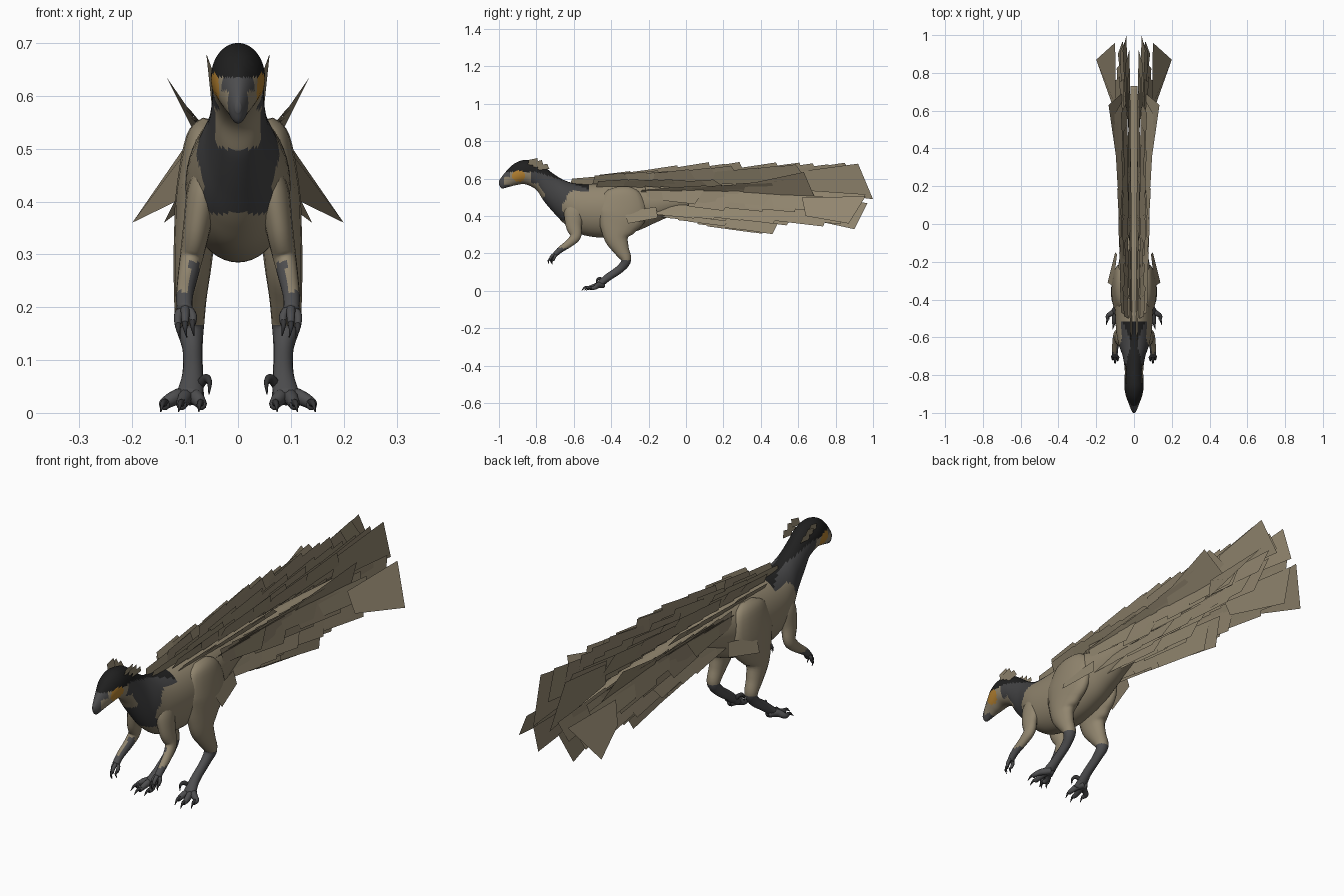
import bpy, bmesh, math, random
from mathutils import Vector

random.seed(4)
if "Cube" in bpy.data.objects:
    bpy.data.objects.remove(bpy.data.objects["Cube"])


def material(name, rgb):
    m = bpy.data.materials.new(name)
    m.use_nodes = True
    m.diffuse_color = (*rgb, 1)
    m.node_tree.nodes["Principled BSDF"].inputs["Base Color"].default_value = (*rgb, 1)
    return m


TAN = material("tan skin", (.285, .237, .158))
BLACK = material("black crown", (.014, .014, .014))
SLATE = material("slate neck", (.056, .056, .058))
GREY = material("grey scales", (.075, .075, .078))
ORANGE = material("orange cheek", (.46, .22, .03))
CLAW = material("dark claw", (.035, .035, .037))


def curve_through(points, steps):
    """Catmull-Rom interpolation of number tuples."""
    out, last = [], len(points) - 1
    for i in range(last):
        a, b = points[max(i - 1, 0)], points[i]
        c, d = points[i + 1], points[min(i + 2, last)]
        for s in range(steps):
            t = s / steps
            out.append(tuple(.5 * (2 * q + (r - p) * t + (2 * p - 5 * q + 4 * r - u) * t * t
                                   + (3 * q - p - 3 * r + u) * t ** 3)
                             for p, q, r, u in zip(a, b, c, d)))
    return out + [points[-1]]


def finish(name, bm, mats, rule=None, mirror=False, smooth=True):
    bm.normal_update()
    for f in bm.faces:
        f.smooth = smooth
        if rule:
            f.material_index = mats.index(rule(f.calc_center_median()))
    me = bpy.data.meshes.new(name)
    bm.to_mesh(me)
    bm.free()
    for m in mats:
        me.materials.append(m)
    ob = bpy.data.objects.new(name, me)
    bpy.context.scene.collection.objects.link(ob)
    if mirror:
        ob.modifiers.new("Mirror", 'MIRROR')


def skin(bm, rings):
    """Join rings of points into a closed tube."""
    loops = [[bm.verts.new(p) for p in ring] for ring in rings]
    n = len(loops[0])
    for a, b in zip(loops, loops[1:]):
        for i in range(n):
            bm.faces.new((a[i], a[(i + 1) % n], b[(i + 1) % n], b[i]))
    bm.faces.new(loops[0][::-1])
    bm.faces.new(loops[-1])
    bmesh.ops.recalc_face_normals(bm, faces=bm.faces)


def limb(name, points, mats, rule=None, sides=16, steps=5):
    """Mirrored tube; each point is x, y, z, radius across, radius fore and aft."""
    path = curve_through(points, steps)
    rings = []
    for i, p in enumerate(path):
        tangent = Vector(path[min(i + 1, len(path) - 1)][:3]) - Vector(path[max(i - 1, 0)][:3])
        tangent.normalize()
        across = Vector((1, 0, 0))
        across = (across - tangent * across.dot(tangent)).normalized()
        other = tangent.cross(across)
        rings.append([Vector(p[:3]) + across * (p[3] * math.cos(k * math.tau / sides))
                      + other * (p[4] * math.sin(k * math.tau / sides)) for k in range(sides)])
    bm = bmesh.new()
    skin(bm, rings)
    finish(name, bm, mats, rule, mirror=True)


# Head, neck, trunk and tail core: y, top, bottom, half width
BODY = [(-1.0, .588, .568, .006), (-.985, .61, .548, .015), (-.95, .652, .555, .028),
        (-.91, .685, .565, .043), (-.86, .70, .57, .051), (-.80, .69, .54, .049),
        (-.76, .665, .48, .05), (-.70, .62, .41, .06), (-.64, .587, .35, .08),
        (-.57, .572, .305, .094), (-.46, .572, .285, .1), (-.35, .575, .295, .098),
        (-.25, .57, .325, .088), (-.15, .56, .37, .072), (0, .54, .43, .05),
        (.25, .53, .465, .038), (.5, .52, .475, .028), (.73, .505, .485, .018)]


def plumage(c):
    x, y, z = abs(c.x), c.y, c.z
    if y > -.52:
        return TAN
    if ((y + .895) / .036) ** 2 + ((z - .614) / .03) ** 2 < 1 and x > .028:
        return ORANGE
    if z > .635 - .32 * max(y + .8, 0):
        return BLACK
    if y < -.94:
        return GREY if x < .018 or y < -.972 or z > .61 else TAN
    if x < .042 and .5 < z < .575 and y < -.7:
        return TAN
    if y < -.62 and x < .066 and z > .378 and (y > -.79 or z > .575 and y > -.83):
        return SLATE
    rear = .375 + max(y + .7, 0) * 2.1
    return SLATE if y > -.79 and z > min(rear, .535) else TAN


bm = bmesh.new()
skin(bm, [[(w * math.cos(k * math.tau / 48), y, (t + b) / 2 + (t - b) / 2 * math.sin(k * math.tau / 48))
           for k in range(48)] for y, t, b, w in curve_through(BODY, 8)])
finish("body", bm, [TAN, BLACK, SLATE, GREY, ORANGE], plumage)

# Legs
limb("leg", [(.055, -.34, .555, .012, .04), (.064, -.34, .52, .034, .1), (.076, -.345, .42, .041, .135),
             (.082, -.365, .34, .039, .1), (.086, -.37, .28, .036, .065), (.09, -.345, .22, .031, .042),
             (.091, -.32, .165, .027, .027), (.086, -.35, .12, .019, .022), (.086, -.42, .07, .02, .02),
             (.092, -.47, .028, .028, .018)],
     [TAN, GREY], lambda c: GREY if c.z < .165 else TAN)

# Toes with claws
for name, x, y in (("inner", .07, -.515), ("middle", .106, -.53), ("outer", .138, -.505)):
    limb(name + "_toe", [(.092, -.44, .03, .014, .015), ((x + .092) / 2, -.47, .03, .014, .016),
                         (x, y + .02, .018, .011, .012), (x, y, .014, .009, .009)], [GREY], sides=10)
    limb(name + "_toe_claw", [(x, y + .01, .018, .008, .009), (x * 1.03, y - .01, .018, .005, .006),
                              (x * 1.06, y - .028, .002, .001, .001)], [CLAW], sides=8)
limb("raised_claw", [(.078, -.44, .045, .01, .01), (.062, -.46, .065, .008, .009),
                     (.054, -.475, .058, .005, .006), (.055, -.48, .035, .001, .001)], [CLAW], sides=8)

# Arms
limb("arm", [(.055, -.6, .47, .02, .04), (.066, -.6, .42, .03, .052), (.078, -.6, .35, .026, .043),
             (.088, -.59, .295, .022, .03), (.095, -.62, .258, .019, .022), (.101, -.67, .222, .016, .017),
             (.101, -.70, .195, .015, .014)],
     [TAN, GREY], lambda c: GREY if c.z < .23 or (c.z < .285 and c.x < .092 and c.y < -.61) else TAN)

# Fingers with claws
for name, x, y, z in (("inner", .086, -.715, .168), ("middle", .1, -.728, .165), ("outer", .113, -.71, .162)):
    limb(name + "_finger", [(.1, -.69, .205, .009, .009), (x, y + .01, .185, .008, .008),
                            (x, y, z, .006, .006)], [GREY], sides=8)
    limb(name + "_finger_claw", [(x, y, z + .005, .006, .006), (x, y - .008, z - .005, .004, .004),
                                 (x * .97, y - .004, z - .022, .001, .001)], [CLAW], sides=8)


def feather_row(name, count, ys, xs, zs, angles, reach, lengths, splay=0.0):
    """Overlapping flat blades; every pair gives the first and last value along the row."""
    bm = bmesh.new()
    for i in range(count):
        y, x, z, a, r, n = (p[0] + (p[1] - p[0]) * i / (count - 1)
                            for p in (ys, xs, zs, angles, reach, lengths))
        a = math.radians(a + random.uniform(-5, 5))
        out = Vector((math.cos(a), 0, math.sin(a))) * r * random.uniform(.85, 1.05)
        root = Vector((x, y, z))
        along = Vector((splay, 1, 0)) * n
        slant = random.uniform(.78, .95)
        corners = (root, root + out * .75 + along * .06,
                   root + out + along * slant, root + out * .2 + along)
        bm.faces.new([bm.verts.new(c) for c in corners])
    finish(name, bm, [TAN], mirror=True, smooth=False)


# Back and tail plumage, from the spine outward and down
feather_row("back_feathers", 8, (-.62, -.1), (.01, .012), (.565, .555), (78, 80),
            (.055, .135), (.17, .24))
feather_row("tail_spine_feathers", 8, (-.02, .58), (.012, .02), (.555, .54), (78, 82),
            (.145, .145), (.26, .34))
feather_row("upper_spine_feathers", 9, (-.5, .35), (.03, .03), (.57, .565), (68, 74),
            (.07, .125), (.2, .3))
feather_row("shoulder_feathers", 7, (-.48, -.05), (.045, .045), (.555, .55), (52, 58),
            (.05, .055), (.18, .25))
feather_row("upper_side_feathers", 9, (-.25, .32), (.05, .05), (.515, .525), (52, 52),
            (.05, .085), (.24, .33), .01)
feather_row("middle_side_feathers", 11, (-.22, .62), (.068, .045), (.56, .54), (-84, -78),
            (.1, .12), (.22, .34))
feather_row("lower_side_feathers", 11, (-.2, .52), (.05, .045), (.46, .47), (-72, -74),
            (.07, .135), (.2, .34), .02)
feather_row("underside_feathers", 8, (-.16, .2), (.028, .03), (.44, .45), (-76, -80),
            (.06, .165), (.22, .32), .02)
feather_row("outer_side_feathers", 4, (0, .45), (.058, .062), (.52, .52), (-78, -74),
            (.09, .12), (.25, .33), .02)
feather_row("crest_feathers", 3, (-.845, -.795), (.038, .04), (.67, .645), (80, 74),
            (.045, .04), (.055, .065))


# Large fan blades at the tail tip and a hanging blade behind each hip
def blade(name, *corners):
    bm = bmesh.new()
    bm.faces.new([bm.verts.new(c) for c in corners])
    finish(name, bm, [TAN], mirror=True, smooth=False)


blade("outer_fan_feather", (.095, .62, .5), (.118, .64, .4), (.2, .87, .36), (.1, .96, .505))
blade("upper_fan_feather", (.03, .6, .54), (.045, .62, .64), (.06, .92, .68), (.04, 1.0, .49))
blade("lower_fan_feather", (.03, .55, .5), (.05, .58, .4), (.085, .9, .33), (.06, .97, .47))
blade("long_side_feather", (.05, .3, .505), (.09, .32, .57), (.135, .63, .635), (.065, .69, .495))
blade("hip_feather", (.09, -.16, .45), (.1, -.15, .39), (.14, -.31, .36), (.11, -.33, .42))
